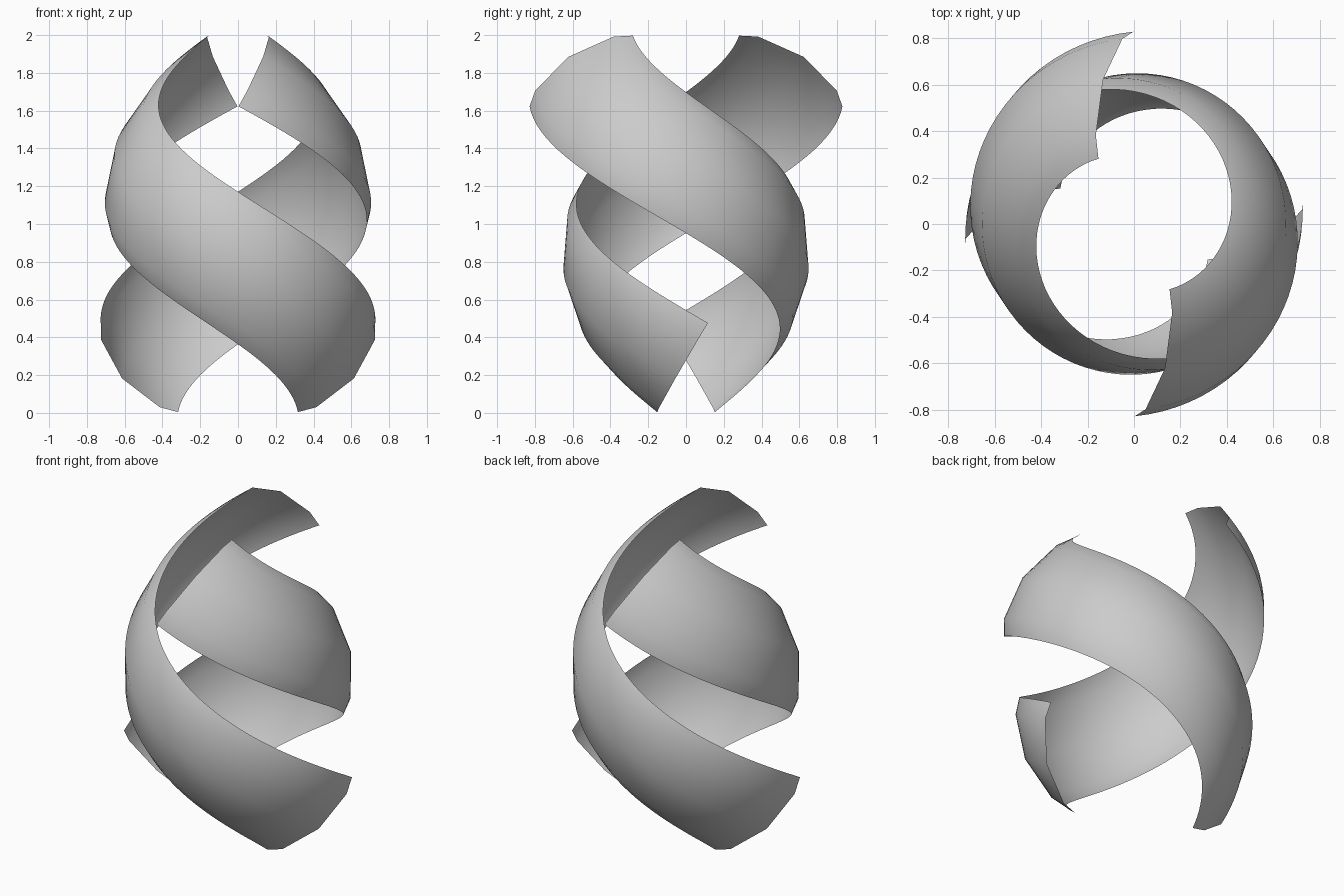
import bpy, bmesh, math
from mathutils import Vector

if "Cube" in bpy.data.objects:
    bpy.data.objects.remove(bpy.data.objects["Cube"])

# Shallow arc cross-section: (position along chord, bulge height)
SECTION = [(-0.34, 0.0), (-0.258, 0.061), (0.0, 0.115), (0.258, 0.061), (0.34, 0.0)]
STEPS = 56
PITCH = math.radians(31)      # climb angle of the helix


def lerp(a, b, t):
    return a + (b - a) * t


def twisted_band(name, turn):
    """Sweep the arc along a rising helix while it leans from outward to inward."""
    bm = bmesh.new()
    rows = []
    for i in range(STEPS + 1):
        t = i / STEPS
        a = math.radians(lerp(-2, -262, t) + turn)
        lean = math.radians(lerp(36, -50, t))
        radial = Vector((math.cos(a), math.sin(a), 0))
        forward = Vector((math.sin(a), -math.cos(a), 0))
        upward = Vector((0, 0, 1)) * math.cos(PITCH) - forward * math.sin(PITCH)
        centre = radial * lerp(0.522, 0.56, t) + Vector((0, 0, lerp(0.24, 1.81, t)))
        chord = upward * math.cos(lean) + radial * math.sin(lean)
        bulge = radial * math.cos(lean) - upward * math.sin(lean)
        rows.append([bm.verts.new(centre + chord * s + bulge * n) for s, n in SECTION])
    for r0, r1 in zip(rows, rows[1:]):
        for j in range(len(SECTION) - 1):
            bm.faces.new((r0[j], r0[j + 1], r1[j + 1], r1[j]))
    # single-skin band: make the bulging side the front
    bm.normal_update()
    mid = bm.faces[:][len(bm.faces) // 2]
    c = mid.calc_center_median()
    if mid.normal.dot(Vector((c.x, c.y, 0))) < 0:
        bmesh.ops.reverse_faces(bm, faces=bm.faces[:])
    for f in bm.faces:
        f.smooth = True
    mesh = bpy.data.meshes.new(name)
    bm.to_mesh(mesh)
    bm.free()
    obj = bpy.data.objects.new(name, mesh)
    bpy.context.collection.objects.link(obj)
    return obj


# Two interleaved bands, half a turn apart
twisted_band("front_band", 0)
twisted_band("back_band", 180)
